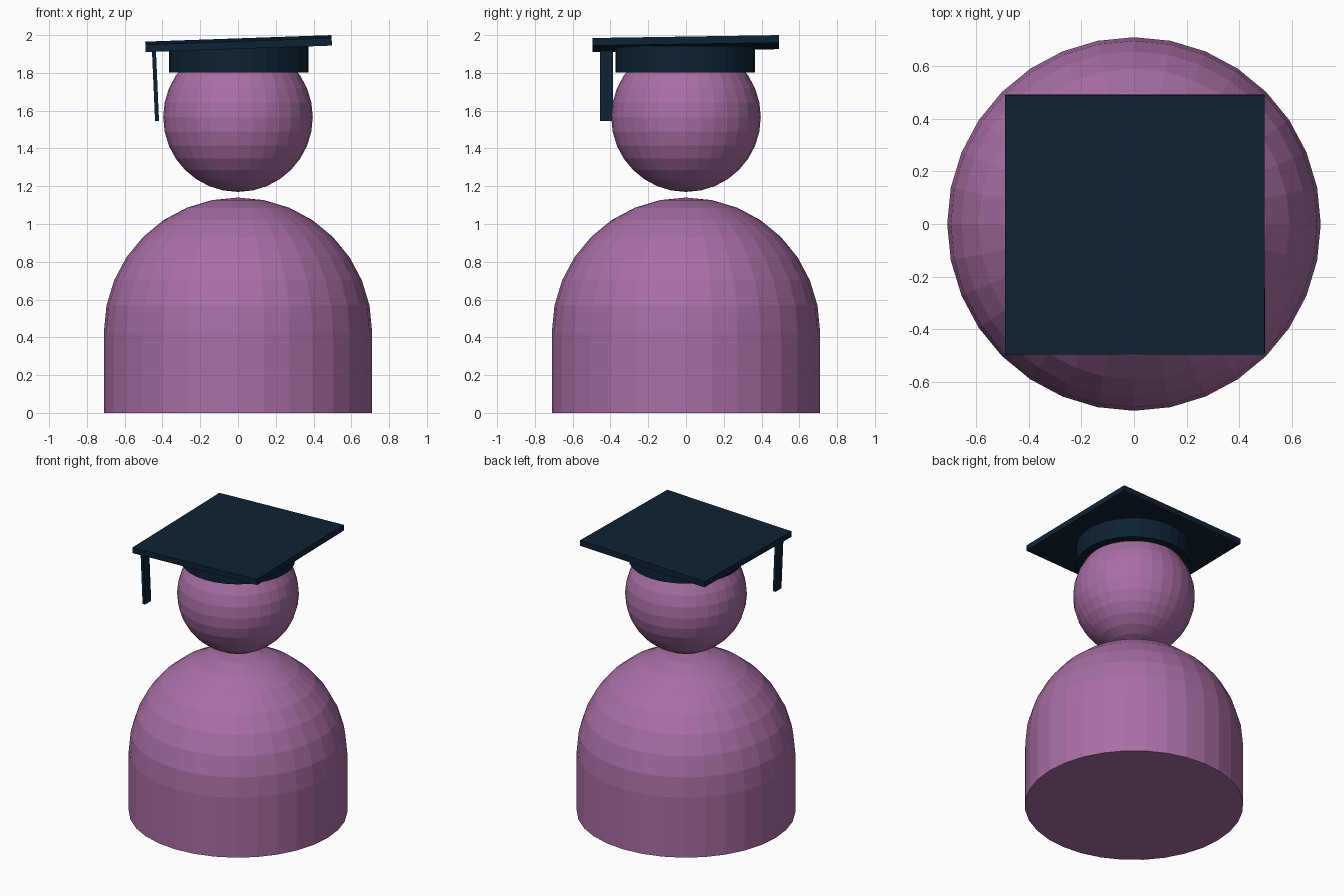
import bpy, bmesh, math
from mathutils import Matrix, Vector

if "Cube" in bpy.data.objects:
    bpy.data.objects.remove(bpy.data.objects["Cube"])

SIDES = 32


def material(name, color):
    m = bpy.data.materials.new(name)
    m.diffuse_color = (*color, 1)
    m.use_nodes = True
    m.node_tree.nodes["Principled BSDF"].inputs["Base Color"].default_value = m.diffuse_color
    return m


purple = material("purple", (0.40, 0.157, 0.376))
navy = material("navy", (0.004, 0.016, 0.034))


def add_part(name, bm, mat):
    bmesh.ops.recalc_face_normals(bm, faces=bm.faces)
    mesh = bpy.data.meshes.new(name)
    bm.to_mesh(mesh)
    bm.free()
    mesh.materials.append(mat)
    obj = bpy.data.objects.new(name, mesh)
    bpy.context.collection.objects.link(obj)
    return obj


def box(name, size, mat, location, rotation=(0, 0, 0)):
    bm = bmesh.new()
    bmesh.ops.create_cube(bm, size=1, matrix=Matrix.Diagonal((*size, 1)))
    obj = add_part(name, bm, mat)
    obj.location, obj.rotation_euler = location, rotation
    return obj


# Body: upper half of a sphere, its rim pulled straight down and closed
R, SHOULDER = 0.71, 0.43
bm = bmesh.new()
bmesh.ops.create_uvsphere(bm, u_segments=SIDES, v_segments=16, radius=R)
bmesh.ops.delete(bm, geom=[v for v in bm.verts if v.co.z < -1e-4], context='VERTS')
rim = [e for e in bm.edges if e.is_boundary]
walls = bmesh.ops.extrude_edge_only(bm, edges=rim)["geom"]
lower = [g for g in walls if isinstance(g, bmesh.types.BMVert)]
bmesh.ops.translate(bm, verts=lower, vec=Vector((0, 0, -SHOULDER)))
bmesh.ops.holes_fill(bm, edges=[e for e in bm.edges if e.is_boundary], sides=0)
add_part("body", bm, purple).location.z = SHOULDER

# Head
bm = bmesh.new()
bmesh.ops.create_uvsphere(bm, u_segments=SIDES, v_segments=16, radius=0.396)
add_part("head", bm, purple).location.z = 1.566

# Cap band around the top of the head
bm = bmesh.new()
bmesh.ops.create_cone(bm, cap_ends=True, segments=SIDES, radius1=0.37,
                      radius2=0.37, depth=0.14)
add_part("cap_band", bm, navy).location = (0.004, -0.004, 1.873)

# Slightly tilted square board
box("cap_board", (0.987, 0.987, 0.04), navy, (0.003, -0.002, 1.955),
    (math.radians(0.9), math.radians(-2), 0))

# Tassel hanging from the front left corner, leaning inwards
box("tassel", (0.021, 0.068, 0.385), navy, (-0.437, -0.42, 1.737),
    (0, math.radians(-2.5), 0))
